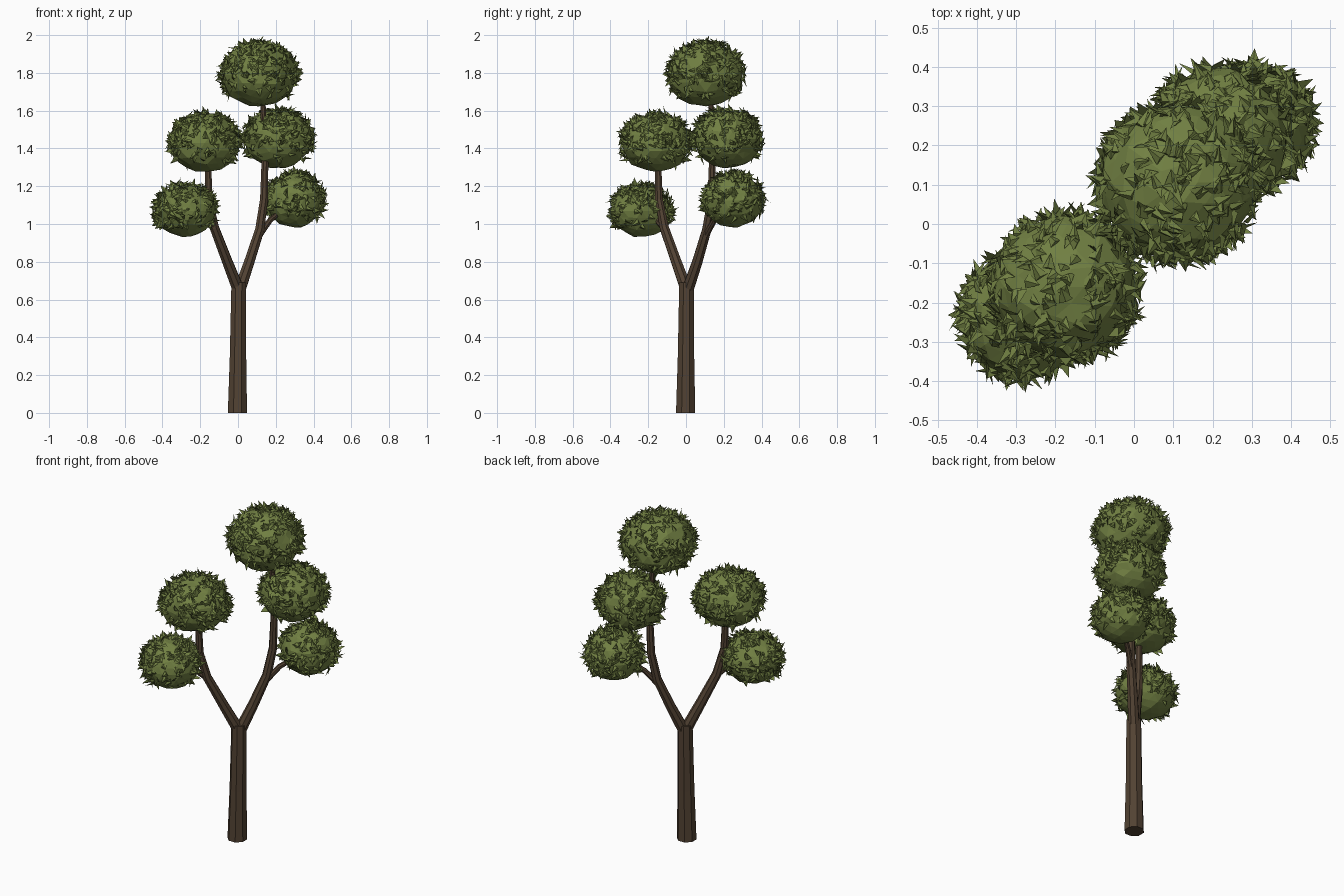
import bpy, bmesh, math, random
from mathutils import Vector

if "Cube" in bpy.data.objects:
    bpy.data.objects.remove(bpy.data.objects["Cube"])

random.seed(7)


def material(name, rgb):
    m = bpy.data.materials.new(name)
    m.diffuse_color = (*rgb, 1)
    m.use_nodes = True
    m.node_tree.nodes["Principled BSDF"].inputs["Base Color"].default_value = m.diffuse_color
    return m


bark = material("bark_brown", (0.085, 0.055, 0.033))
green = material("leaf_green", (0.165, 0.215, 0.055))


def finish(bm, name, mat):
    me = bpy.data.meshes.new(name)
    bm.to_mesh(me)
    bm.free()
    me.materials.append(mat)
    ob = bpy.data.objects.new(name, me)
    bpy.context.collection.objects.link(ob)
    return ob


# Tapered faceted tube through points (x, y, z, radius)
def tube(name, pts, sides=8):
    bm = bmesh.new()
    rings = []
    for i, p in enumerate(pts):
        a, b = pts[max(i - 1, 0)], pts[min(i + 1, len(pts) - 1)]
        d = (Vector(b[:3]) - Vector(a[:3])).normalized()
        if i == 0 and p[2] == 0:
            d = Vector((0, 0, 1))
        rot = Vector((0, 0, 1)).rotation_difference(d)
        ring = []
        for k in range(sides):
            t = math.tau * (k + 0.5) / sides
            off = rot @ Vector((math.cos(t), math.sin(t), 0)) * p[3]
            ring.append(bm.verts.new(Vector(p[:3]) + off))
        rings.append(ring)
    for r, s in zip(rings, rings[1:]):
        for k in range(sides):
            n = (k + 1) % sides
            bm.faces.new((r[k], r[n], s[n], s[k]))
    bm.faces.new(rings[0][::-1])
    bm.faces.new(rings[-1])
    return finish(bm, name, bark)


# Faceted foliage ball covered in pointed leaves, sparse underneath
def foliage(name, center, r, rz, leaves=330):
    bm = bmesh.new()
    c = Vector(center)
    bmesh.ops.create_icosphere(bm, subdivisions=3, radius=1)
    for v in bm.verts:
        n = v.co * random.uniform(0.96, 1.03)
        v.co = c + Vector((n.x * r, n.y * r, n.z * rz))
    count = 0
    while count < leaves:
        n = Vector([random.gauss(0, 1) for _ in range(3)]).normalized()
        if n.z < -0.65 or (n.z < -0.2 and random.random() < 0.5):
            continue
        count += 1
        base = c + Vector((n.x * r, n.y * r, n.z * rz)) * 0.98
        rnd = Vector([random.gauss(0, 1) for _ in range(3)])
        tan = (rnd - n * rnd.dot(n)).normalized()
        side = n.cross(tan)
        w = random.uniform(0.013, 0.021)
        length = random.uniform(0.035, 0.055)
        tilt = random.uniform(0.25, 1.0)
        tip = base + (tan * math.cos(tilt) + n * math.sin(tilt)) * length
        ridge = bm.verts.new(base + n * 0.012)
        l, m, t = (bm.verts.new(q) for q in (base - side * w, base + side * w, tip))
        bm.faces.new((l, ridge, t))
        bm.faces.new((ridge, m, t))
        bm.faces.new((m, l, t))
        bm.faces.new((l, m, ridge))
    bmesh.ops.recalc_face_normals(bm, faces=bm.faces)
    return finish(bm, name, green)


# Trunk and branches
tube("trunk", [(-0.003, -0.002, 0, 0.055), (0, 0, 0.3, 0.047), (0.004, 0.003, 0.69, 0.042)])
tube("left_branch", [(-0.001, -0.001, 0.66, 0.033), (-0.06, -0.055, 0.81, 0.029),
                     (-0.125, -0.115, 0.98, 0.026), (-0.155, -0.143, 1.13, 0.022),
                     (-0.16, -0.15, 1.4, 0.016)])
tube("right_branch", [(0.012, 0.012, 0.66, 0.033), (0.06, 0.06, 0.80, 0.029),
                      (0.115, 0.11, 0.97, 0.026), (0.138, 0.135, 1.13, 0.023),
                      (0.143, 0.14, 1.35, 0.019), (0.13, 0.13, 1.7, 0.014)])
tube("left_twig", [(-0.12, -0.11, 0.97, 0.018), (-0.18, -0.16, 1.03, 0.015), (-0.26, -0.21, 1.07, 0.01)])
tube("right_twig", [(0.105, 0.10, 0.93, 0.018), (0.17, 0.15, 1.02, 0.015), (0.28, 0.23, 1.11, 0.01)])

# Foliage clumps
foliage("top_foliage", (0.11, 0.105, 1.79), 0.2, 0.17, 380)
foliage("middle_left_foliage", (-0.175, -0.16, 1.43), 0.185, 0.155)
foliage("middle_right_foliage", (0.215, 0.22, 1.45), 0.18, 0.155)
foliage("lower_left_foliage", (-0.28, -0.235, 1.07), 0.16, 0.14, 280)
foliage("lower_right_foliage", (0.3, 0.25, 1.125), 0.155, 0.145, 280)
